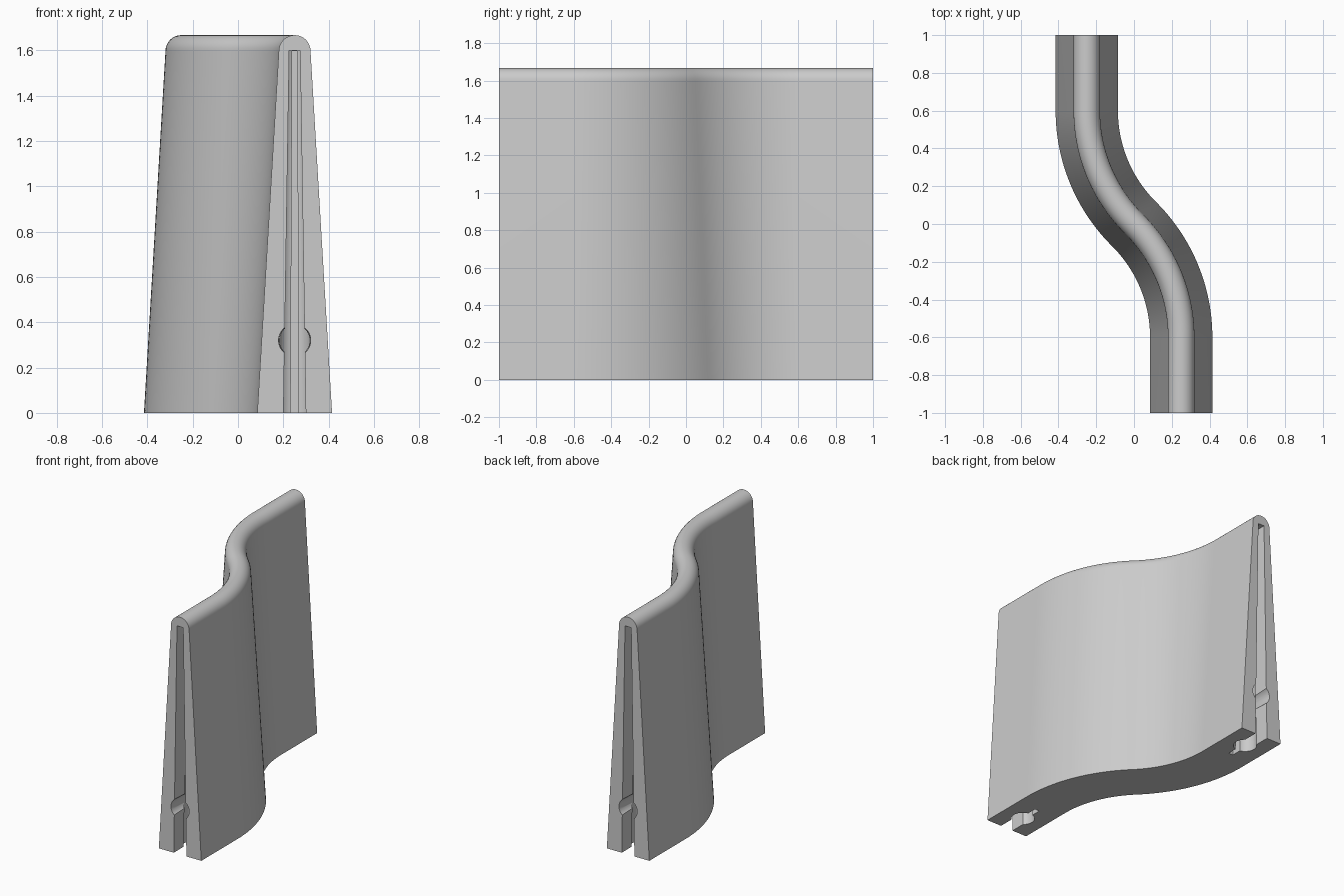
import bpy, bmesh, math
from mathutils import Matrix, Vector

cube = bpy.data.objects.get("Cube")
if cube:
    bpy.data.objects.remove(cube, do_unlink=True)

grey = bpy.data.materials.new("light grey")
grey.use_nodes = True
colour = (0.6, 0.6, 0.6, 1)
grey.diffuse_color = colour
grey.node_tree.nodes["Principled BSDF"].inputs["Base Color"].default_value = colour

SHOULDER, CAP = 1.597, 0.07      # height and radius of the rounded top
BASE = 0.165                     # half thickness at the foot
SHIFT, BEND = 0.25, 0.6          # sideways offset and start of the S-bend


def make_object(name, bm):
    bmesh.ops.recalc_face_normals(bm, faces=bm.faces)
    mesh = bpy.data.meshes.new(name)
    bm.to_mesh(mesh)
    bm.free()
    obj = bpy.data.objects.new(name, mesh)
    bpy.context.collection.objects.link(obj)
    return obj


def s_path(steps=24):
    """Points and sideways normals of the S-shaped centre line."""
    sweep = 2 * math.atan(SHIFT / BEND)
    radius = BEND / math.sin(sweep)
    half = [(Vector((SHIFT, -1)), 0)]
    for i in range(steps + 1):
        a = sweep * i / steps
        half.append((Vector((SHIFT - radius * (1 - math.cos(a)),
                             -BEND + radius * math.sin(a))), a))
    other = [(-p, a) for p, a in reversed(half[:-1])]
    return [(p, Vector((math.cos(a), math.sin(a)))) for p, a in half + other]


# Wedge profile with a round top, swept along the S
profile = [(BASE, 0)]
for i in range(17):
    a = math.pi * i / 16
    profile.append((CAP * math.cos(a), SHOULDER + CAP * math.sin(a)))
profile.append((-BASE, 0))

bm = bmesh.new()
rings = []
for p, n in s_path():
    rings.append([bm.verts.new((p.x + n.x * w, p.y + n.y * w, z)) for w, z in profile])
count = len(profile)
for a, b in zip(rings, rings[1:]):
    for i in range(count):
        j = (i + 1) % count
        bm.faces.new((a[i], a[j], b[j], b[i]))
bm.faces.new(rings[0])
bm.faces.new(rings[-1])
body = make_object("wavy_wall", bm)
body.data.materials.append(grey)


def tapered_slot(name, depth, low, high, top):
    """Slot open at the end and the foot, narrowing upwards."""
    bm = bmesh.new()
    bmesh.ops.create_cube(bm, size=2)
    for v in bm.verts:
        v.co.x *= high if v.co.z > 0 else low
        v.co.y = -1 + depth if v.co.y > 0 else -1.1
        v.co.z = top if v.co.z > 0 else -0.05
        v.co.x += SHIFT
    return make_object(name, bm)


def tapered_hole(name, r1, r2, length, matrix):
    bm = bmesh.new()
    bmesh.ops.create_cone(bm, cap_ends=True, segments=40, radius1=r1, radius2=r2,
                          depth=length, matrix=matrix)
    return make_object(name, bm)


# Cutters for one end: open slot, thin slit, upright socket, cross hole
SOCKET = -0.835
cutters = [
    tapered_slot("slot_cutter", 0.165, 0.05, 0.024, 1.6),
    tapered_slot("slit_cutter", 0.31, 0.018, 0.011, 1.596),
    tapered_hole("socket_cutter", 0.078, 0.036, 1.648,
                 Matrix.Translation((SHIFT, SOCKET, 0.774))),
    tapered_hole("cross_hole_cutter", 0.074, 0.066, 0.26,
                 Matrix.Translation((SHIFT, -0.97, 0.32)) @ Matrix.Rotation(-math.pi / 2, 4, "X")),
]

# The other end is the same, turned half way round
for c in list(cutters):
    twin = bpy.data.objects.new(c.name + "_back", c.data.copy())
    twin.data.transform(Matrix.Rotation(math.pi, 4, "Z"))
    bpy.context.collection.objects.link(twin)
    cutters.append(twin)

for c in cutters:
    c.hide_render = True
    mod = body.modifiers.new(c.name, "BOOLEAN")
    mod.operation, mod.solver, mod.object = "DIFFERENCE", "EXACT", c

# Bake the cuts and drop the cutters
bpy.context.view_layer.update()
graph = bpy.context.evaluated_depsgraph_get()
baked = bpy.data.meshes.new_from_object(body.evaluated_get(graph))
body.modifiers.clear()
body.data = baked
for c in cutters:
    bpy.data.objects.remove(c, do_unlink=True)

bpy.ops.object.select_all(action="DESELECT")
body.select_set(True)
bpy.context.view_layer.objects.active = body
bpy.ops.object.shade_smooth_by_angle(angle=math.radians(30))
